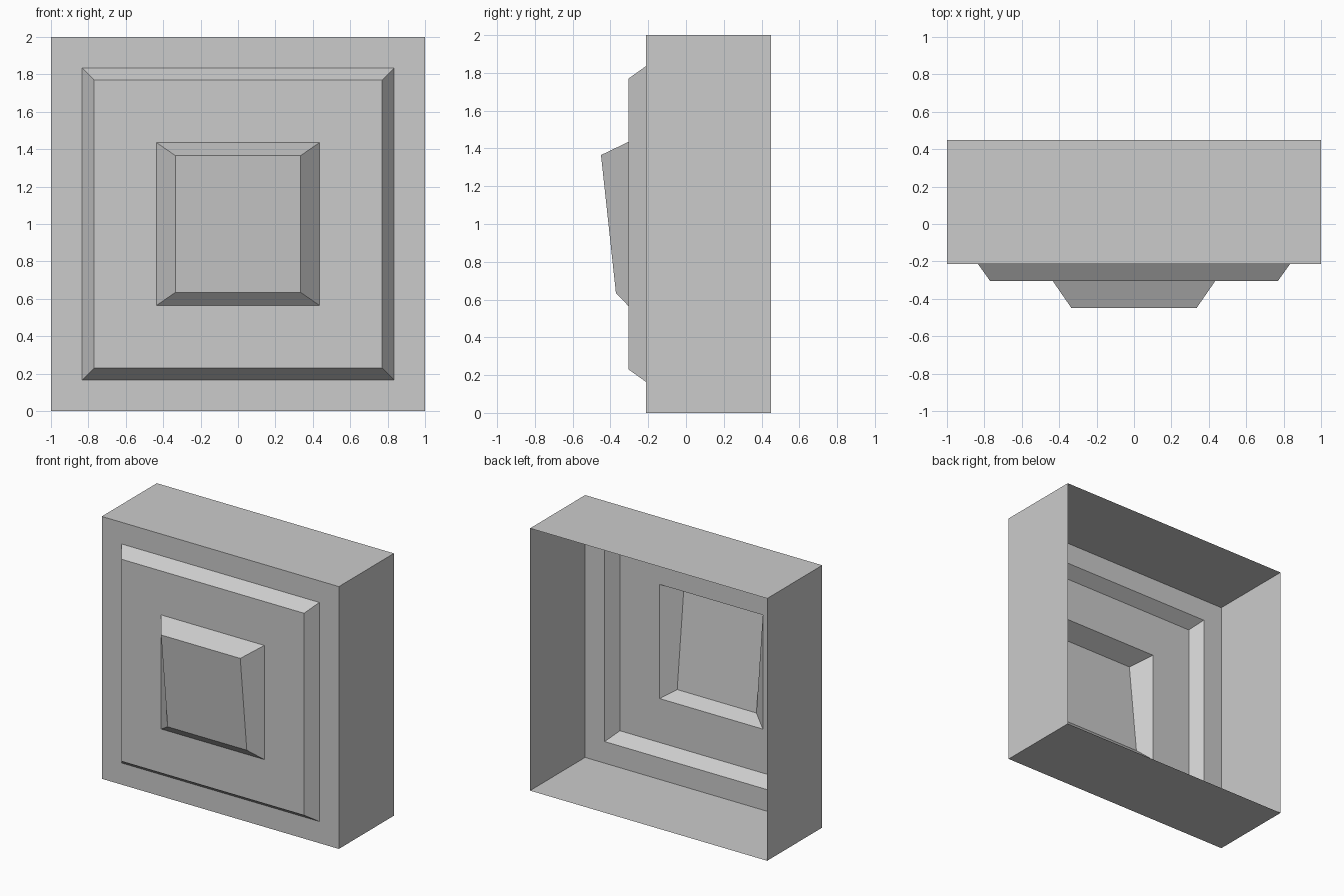
import bpy, bmesh

if "Cube" in bpy.data.objects:
    bpy.data.objects.remove(bpy.data.objects["Cube"])

CZ = 1.0  # centre height of every square ring


def ring(bm, half_x, half_z, y_bottom, y_top=None):
    """Rectangular loop of four vertices facing the front."""
    y_top = y_bottom if y_top is None else y_top
    corners = [(-1, -1, y_bottom), (1, -1, y_bottom), (1, 1, y_top), (-1, 1, y_top)]
    return [bm.verts.new((sx * half_x, y, CZ + sz * half_z)) for sx, sz, y in corners]


def bridge(bm, outer, inner):
    for i in range(4):
        j = (i + 1) % 4
        bm.faces.new((outer[i], outer[j], inner[j], inner[i]))


# Open-backed shell: rings from the back rim to the tilted centre button
bm = bmesh.new()
rings = [
    ring(bm, 1.0, 1.0, 0.45),                   # open back rim
    ring(bm, 1.0, 1.0, -0.213),                 # front frame edge
    ring(bm, 0.835, 0.835, -0.213),             # base of raised panel
    ring(bm, 0.77, 0.77, -0.304),               # top of raised panel
    ring(bm, 0.435, 0.435, -0.304),             # base of button
    ring(bm, 0.334, 0.365, -0.371, -0.45),      # sloping button face
]
for outer, inner in zip(rings, rings[1:]):
    bridge(bm, outer, inner)
bm.faces.new(rings[-1])

mesh = bpy.data.meshes.new("stepped_panel_shell")
bm.to_mesh(mesh)
bm.free()
shell = bpy.data.objects.new("stepped_panel_shell", mesh)
bpy.context.collection.objects.link(shell)
